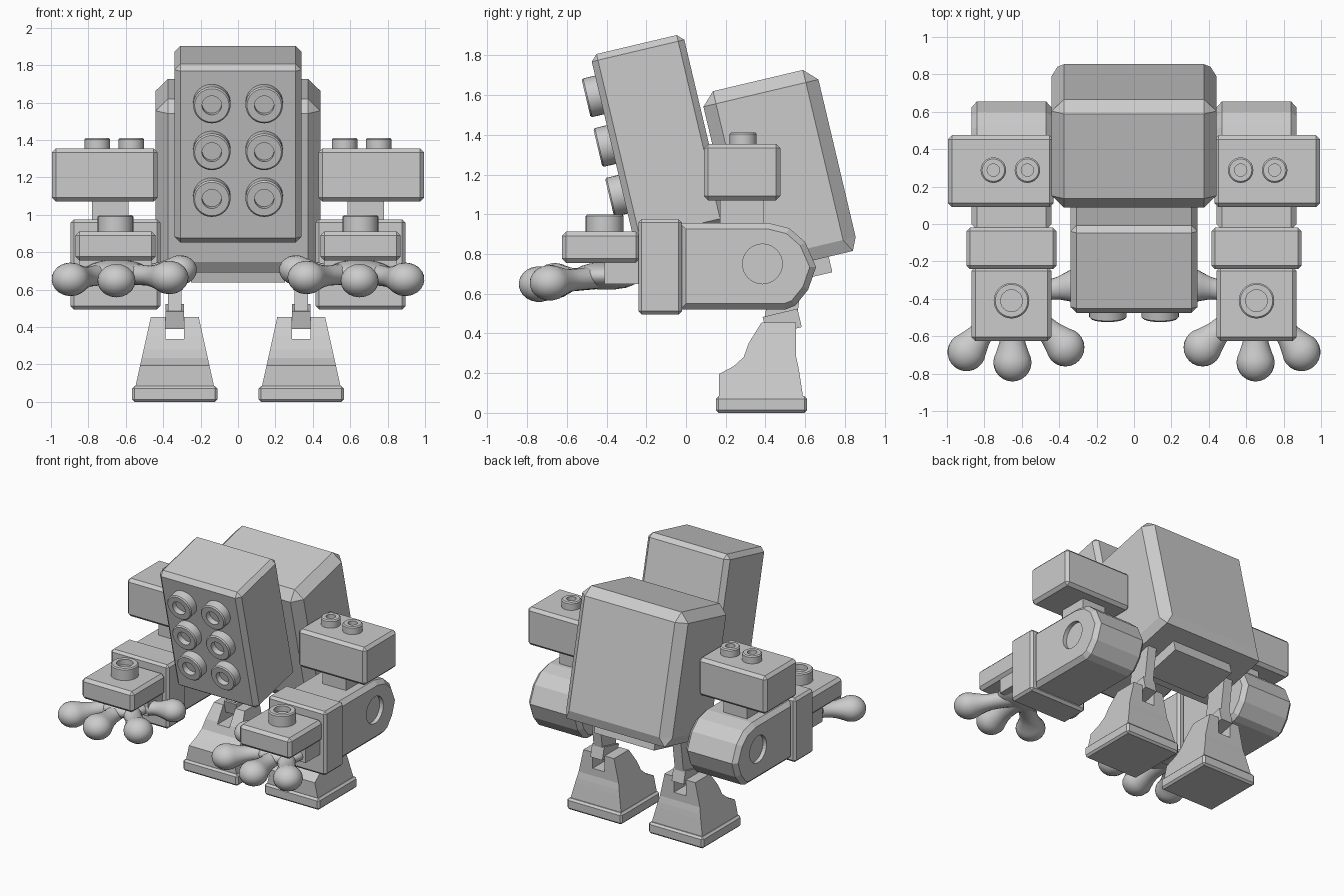
import bpy, bmesh
from math import radians, sin, cos, pi
from mathutils import Matrix, Vector

old = bpy.data.objects.get("Cube")
if old:
    bpy.data.objects.remove(old, do_unlink=True)

GREY = (0.6, 0.6, 0.6, 1)
mat = bpy.data.materials.new("plain grey")
mat.use_nodes = True
mat.diffuse_color = GREY
for node in mat.node_tree.nodes:
    if node.type == 'BSDF_PRINCIPLED':
        node.inputs["Base Color"].default_value = GREY

TILT = Matrix.Rotation(radians(13.3), 4, 'X')
IDENTITY = Matrix.Identity(4)


def finish(bm, name, matrix=IDENTITY, mirror=False, smooth=None, cutter=None):
    """Turn a bmesh into an object, optionally cut, mirrored and smoothed."""
    bm.transform(matrix)
    bmesh.ops.recalc_face_normals(bm, faces=bm.faces[:])
    mesh = bpy.data.meshes.new(name)
    bm.to_mesh(mesh)
    bm.free()
    mesh.materials.append(mat)
    ob = bpy.data.objects.new(name, mesh)
    bpy.context.scene.collection.objects.link(ob)
    bpy.ops.object.select_all(action='DESELECT')
    bpy.context.view_layer.objects.active = ob
    ob.select_set(True)
    if cutter:
        cut = ob.modifiers.new("cut", 'BOOLEAN')
        cut.operation = 'DIFFERENCE'
        cut.solver = 'EXACT'
        cut.object = cutter
        bpy.ops.object.modifier_apply(modifier=cut.name)
        bpy.data.objects.remove(cutter, do_unlink=True)
    if smooth:
        bpy.ops.object.shade_smooth_by_angle(angle=radians(smooth))
    if mirror:
        ob.modifiers.new("mirror", 'MIRROR').use_mirror_merge = False
    return ob


def box_mesh(lo, hi, bevel=0.0):
    bm = bmesh.new()
    lo, hi = Vector(lo), Vector(hi)
    bmesh.ops.create_cube(bm, size=1)
    size = hi - lo
    bm.transform(Matrix.Translation((lo + hi) / 2) @ Matrix.Diagonal((*size, 1)))
    if bevel:
        bmesh.ops.bevel(bm, geom=bm.edges[:], offset=bevel, segments=1,
                        profile=0.5, affect='EDGES')
    return bm


def box(name, lo, hi, bevel=0.0, **kw):
    return finish(box_mesh(lo, hi, bevel), name, **kw)


def lathe_mesh(profile, segments=32):
    """Spin (radius, height) points around the z axis."""
    bm = bmesh.new()
    verts = [bm.verts.new((r, 0, z)) for r, z in profile]
    edges = [bm.edges.new(pair) for pair in zip(verts, verts[1:])]
    bmesh.ops.spin(bm, geom=verts + edges, cent=(0, 0, 0), axis=(0, 0, 1),
                   angle=2 * pi, steps=segments, use_merge=False)
    bmesh.ops.remove_doubles(bm, verts=bm.verts[:], dist=0.0002)
    return bm


def stud(name, matrix, radius, height, hole, mirror=True):
    b = 0.008
    profile = [(radius, -0.01), (radius, height - b), (radius - b, height),
               (hole, height), (hole, height - 0.04), (0, height - 0.04)]
    finish(lathe_mesh(profile), name, matrix, mirror, smooth=30)


# Tilted rear body, with a wider lower rim
bm = box_mesh((-0.44, 0.44, 0.6), (0.44, 1.035, 1.545), 0.065)
mid = (0.44 + 1.035) / 2
for v in bm.verts:
    if v.co.z < 0.601:
        v.co.x *= 0.41 / 0.375
        v.co.y = mid + (v.co.y - mid) * 0.267 / 0.232
finish(bm, "rear_body", TILT)
box("hip_plate", (-0.25, 0.58, 0.52), (0.25, 0.88, 0.62), matrix=TILT)

# Tilted front block with six studs
box("front_body", (-0.34, -0.055, 0.88), (0.34, 0.424, 1.862), 0.032, matrix=TILT)
for row in range(3):
    place = Matrix.Translation((0.14, -0.055, 1.658 - 0.257 * row))
    stud("body_stud", TILT @ place @ Matrix.Rotation(radians(90), 4, 'X'),
         0.1, 0.07, 0.052)

# Shoulder blocks
box("shoulder_block", (0.43, 0.09, 1.07), (0.995, 0.475, 1.355), 0.022, mirror=True)
for x in (0.57, 0.752):
    stud("shoulder_stud", Matrix.Translation((x, 0.288, 1.355)), 0.068, 0.057, 0.033)
box("shoulder_post", (0.585, 0.17, 0.9), (0.78, 0.39, 1.09), mirror=True)

# Upper arms: rounded slab with a round recess on the outer face
outline = [(-0.03, 0.955), (0.42, 0.955), (0.52, 0.93), (0.6, 0.86), (0.655, 0.735),
           (0.615, 0.62), (0.55, 0.54), (0.5, 0.52), (-0.03, 0.52)]
bm = bmesh.new()
cap = bm.faces.new([bm.verts.new((0.44, y, z)) for y, z in outline])
ext = bmesh.ops.extrude_face_region(bm, geom=[cap], use_keep_orig=True)
for v in ext["geom"]:
    if isinstance(v, bmesh.types.BMVert):
        v.co.x = 0.87
bmesh.ops.recalc_face_normals(bm, faces=bm.faces[:])
rims = [e for e in bm.edges if abs(e.verts[0].co.x - e.verts[1].co.x) < 0.001]
bmesh.ops.bevel(bm, geom=rims, offset=0.03, segments=1, profile=0.5, affect='EDGES')
recess = finish(lathe_mesh([(0, -0.03), (0.1, -0.03), (0.1, 0.1), (0, 0.1)]), "recess_cutter",
                Matrix.Translation((0.87, 0.385, 0.75)) @ Matrix.Rotation(radians(90), 4, 'Y'))
recess.hide_render = True
finish(bm, "upper_arm", mirror=True, cutter=recess)

# Cuffs and hand blocks
box("cuff", (0.415, -0.24, 0.495), (0.895, -0.02, 0.975), 0.017, mirror=True)
box("hand_block", (0.44, -0.625, 0.755), (0.87, -0.23, 0.912), 0.022, mirror=True)
box("hand_base", (0.46, -0.41, 0.65), (0.85, -0.23, 0.77), mirror=True)
stud("hand_stud", Matrix.Translation((0.655, -0.41, 0.91)), 0.095, 0.09, 0.058)

# Palm and bulb-tipped fingers
bm = bmesh.new()
bmesh.ops.create_uvsphere(bm, u_segments=24, v_segments=12, radius=1)
finish(bm, "palm", Matrix.Translation((0.65, -0.4, 0.69)) @
       Matrix.Diagonal((0.18, 0.18, 0.07, 1)), True, smooth=80)


def finger(name, start, tip, radius):
    start, tip = Vector(start), Vector(tip)
    length = (tip - start).length
    profile = [(0, -length), (0.065, -length), (0.062, -length * 0.6),
               (0.6 * radius, -1.5 * radius), (0.68 * radius, -1.05 * radius)]
    for step in range(-2, 7):
        a = radians(15 * step)
        profile.append((radius * cos(a) if step < 6 else 0, radius * sin(a)))
    turn = (tip - start).to_track_quat('Z', 'Y').to_matrix().to_4x4()
    finish(lathe_mesh(profile, 20), name, Matrix.Translation(tip) @
           Matrix.Diagonal((1, 1, 0.88, 1)) @ turn, True, smooth=70)


finger("outer_finger", (0.69, -0.42, 0.69), (0.895, -0.685, 0.655), 0.102)
finger("middle_finger", (0.65, -0.4, 0.69), (0.65, -0.74, 0.648), 0.102)
finger("inner_finger", (0.61, -0.42, 0.69), (0.367, -0.66, 0.665), 0.102)
finger("thumb", (0.58, -0.37, 0.68), (0.31, -0.33, 0.705), 0.09)

# Feet and slotted lower legs
MID = 0.338
box("foot", (0.11, 0.15, 0), (0.567, 0.61, 0.085), 0.014, mirror=True)
sections = [(0.075, 0.165, 0.59), (0.195, 0.165, 0.572), (0.235, 0.24, 0.565),
            (0.28, 0.29, 0.555), (0.35, 0.315, 0.555), (0.455, 0.38, 0.555)]
bm = bmesh.new()
rings = []
for z, front, back in sections:
    w = 0.2075 - (z - 0.095) * 0.222
    rings.append([bm.verts.new(p) for p in ((MID - w, front, z), (MID + w, front, z),
                                            (MID + w, back, z), (MID - w, back, z))])
bm.faces.new(rings[0])
bm.faces.new(rings[-1])
for low, high in zip(rings, rings[1:]):
    for i in range(4):
        j = (i + 1) % 4
        bm.faces.new((low[i], low[j], high[j], high[i]))
slot = box("slot_cutter", (MID - 0.05, 0, 0.335), (MID + 0.05, 1, 0.6))
slot.hide_render = True
finish(bm, "lower_leg", mirror=True, cutter=slot)

# Ankle hinge and leg post up to the body
hinge = Matrix.Translation((MID, 0.485, 0.455)) @ TILT
box("ankle_hinge", (-0.05, -0.09, -0.045), (0.05, 0.09, 0.05), matrix=hinge, mirror=True)
box("leg_post", (-0.036, -0.085, 0), (0.036, 0.075, 0.32), mirror=True,
    matrix=Matrix.Translation((MID, 0.48, 0.46)) @ Matrix.Rotation(radians(-8), 4, 'X'))
